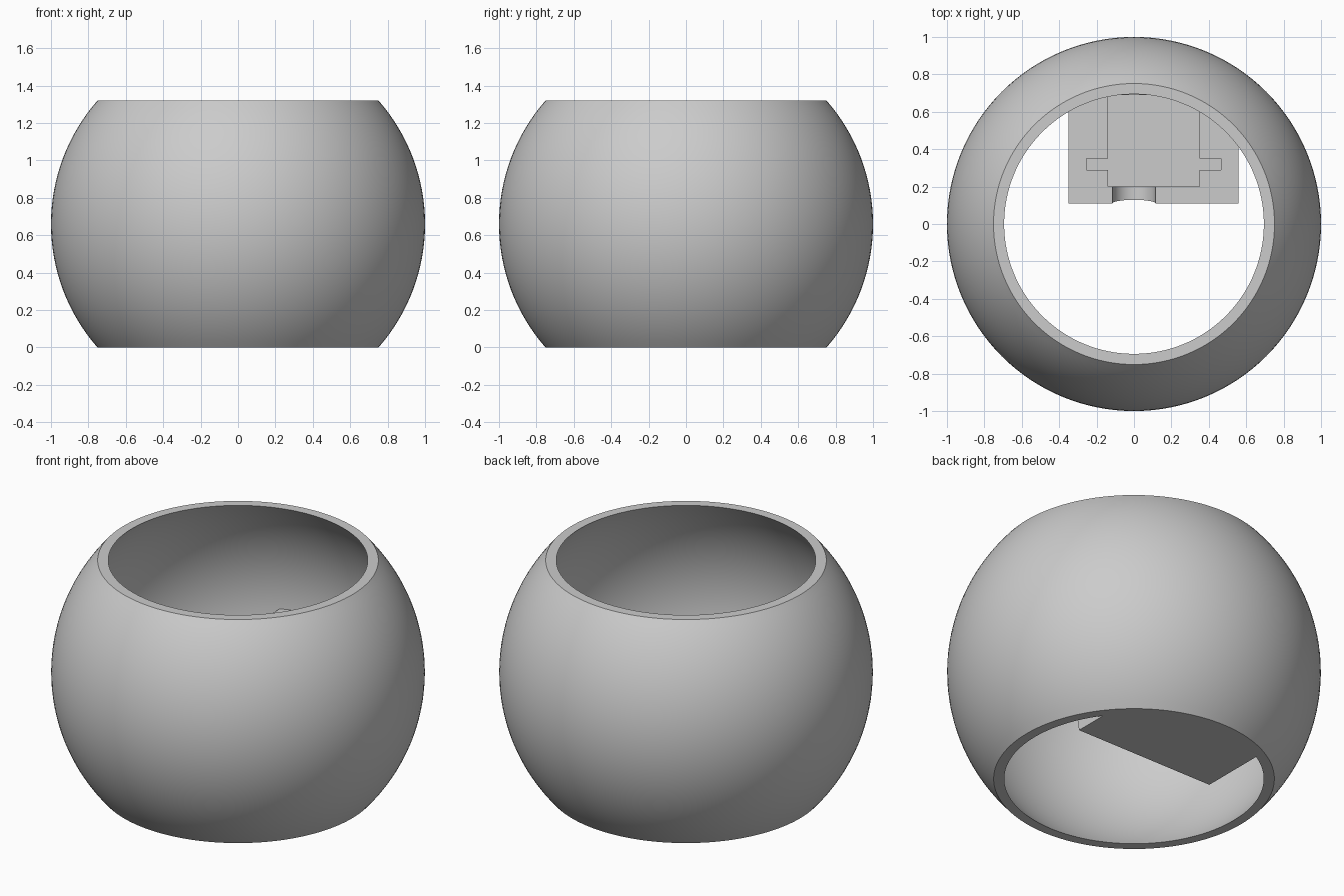
import bpy, bmesh, math
from mathutils import Matrix, Vector

cube = bpy.data.objects.get("Cube")
if cube:
    bpy.data.objects.remove(cube, do_unlink=True)

HALF = 0.66            # half height of the shell
OUTER, INNER = 1.0, 0.958
TOP, FLOOR = 0.6, 0.3  # holder top and pocket floor

grey = bpy.data.materials.new("plain grey")
grey.use_nodes = True
grey.diffuse_color = (0.6, 0.6, 0.6, 1)
grey.node_tree.nodes["Principled BSDF"].inputs["Base Color"].default_value = (0.6, 0.6, 0.6, 1)


def finish(bm, name):
    bmesh.ops.recalc_face_normals(bm, faces=bm.faces)
    mesh = bpy.data.meshes.new(name)
    bm.to_mesh(mesh)
    bm.free()
    mesh.materials.append(grey)
    obj = bpy.data.objects.new(name, mesh)
    bpy.context.collection.objects.link(obj)
    return obj


def prism(name, outline, direction):
    """Extrude a closed outline along a direction."""
    bm = bmesh.new()
    face = bm.faces.new([bm.verts.new(p) for p in outline])
    out = bmesh.ops.extrude_face_region(bm, geom=[face])
    verts = [g for g in out["geom"] if isinstance(g, bmesh.types.BMVert)]
    bmesh.ops.translate(bm, verts=verts, vec=Vector(direction))
    return finish(bm, name)


def carve(obj, cutter, operation):
    mod = obj.modifiers.new("carve", "BOOLEAN")
    mod.operation, mod.object, mod.solver = operation, cutter, "EXACT"
    bpy.context.view_layer.objects.active = obj
    bpy.ops.object.modifier_apply(modifier=mod.name)
    bpy.data.objects.remove(cutter, do_unlink=True)


def smooth(obj):
    bpy.ops.object.select_all(action="DESELECT")
    obj.select_set(True)
    bpy.context.view_layer.objects.active = obj
    bpy.ops.object.shade_smooth_by_angle(angle=math.radians(30))


def arc(radius, steps=32):
    limit = math.asin(HALF / radius)
    angles = [limit * (2 * i / steps - 1) for i in range(steps + 1)]
    return [(radius * math.cos(a), 0, HALF + radius * math.sin(a)) for a in angles]


# Hollow spherical shell, open at the top and bottom
bm = bmesh.new()
loop = [bm.verts.new(p) for p in arc(OUTER) + arc(INNER)[::-1]]
edges = [bm.edges.new((v, loop[i - 1])) for i, v in enumerate(loop)]
bmesh.ops.spin(bm, geom=loop + edges, axis=(0, 0, 1), cent=(0, 0, 0),
               angle=math.tau, steps=128)
bmesh.ops.remove_doubles(bm, verts=bm.verts, dist=0.0001)
smooth(finish(bm, "spherical_shell"))

# Holder block with a leaning front, trimmed to the shell wall
side = [(0, 0.21), (1, 0.21), (1, 0), (1, TOP), (0.11, TOP)]
side = [(-0.35, y, z) for y, z in ((0.21, 0), (1, 0), (1, TOP), (0.11, TOP))]
holder = prism("inner_holder", side, (0.91, 0, 0))

bm = bmesh.new()
bmesh.ops.create_uvsphere(bm, u_segments=96, v_segments=64, radius=0.975,
                          matrix=Matrix.Translation((0, 0, HALF)))
carve(holder, finish(bm, "wall_trim"), "INTERSECT")

# Pocket with a tab slot on each side
plan = [(0.245, 0.2), (0.245, 0.29), (0.36, 0.29), (0.36, 0.35), (0.245, 0.35), (0.245, 0.69)]
outline = plan + [(-x, y) for x, y in reversed(plan)]
pocket = prism("pocket_cutter", [(x + 0.105, y, FLOOR) for x, y in outline], (0, 0, 0.5))
carve(holder, pocket, "DIFFERENCE")

# Round channel through the front wall
ring = [math.tau * i / 48 for i in range(48)]
channel = prism("channel_cutter",
                [(0.115 * math.cos(a), 0, TOP + 0.115 * math.sin(a)) for a in ring],
                (0, 0.25, 0))
carve(holder, channel, "DIFFERENCE")
smooth(holder)
